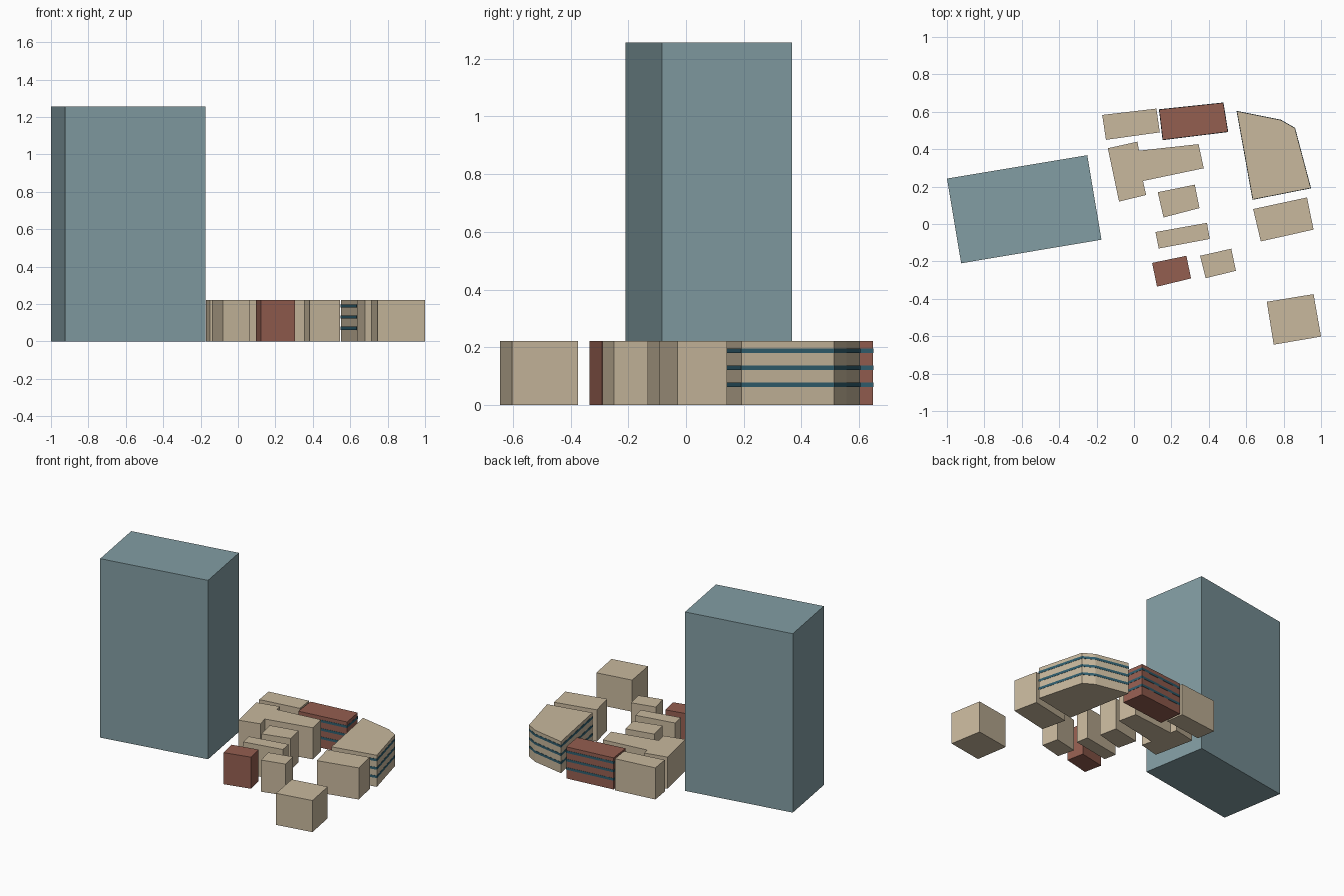
import bpy
from mathutils import Vector

if "Cube" in bpy.data.objects:
    bpy.data.objects.remove(bpy.data.objects["Cube"])

LOW, TALL = 0.222, 1.257          # roof heights
BANDS = [(0.062, 0.079), (0.121, 0.138), (0.180, 0.197)]


def material(name, rgb255):
    m = bpy.data.materials.new(name)
    lin = [((c / 255 + 0.055) / 1.055) ** 2.4 for c in rgb255]
    m.diffuse_color = (*lin, 1)
    m.use_nodes = True
    m.node_tree.nodes["Principled BSDF"].inputs["Base Color"].default_value = m.diffuse_color
    return m


GLASS = material("tower_glass", (130, 157, 163))
STONE = material("stone", (200, 184, 157))
BRICK = material("brick", (148, 94, 80))
WINDOW = material("window_band", (48, 94, 110))


def make(name, verts, faces, mat):
    me = bpy.data.meshes.new(name)
    me.from_pydata(verts, [], faces)
    me.materials.append(mat)
    ob = bpy.data.objects.new(name, me)
    bpy.context.collection.objects.link(ob)
    return ob


def block(name, outline, height, mat):
    """Extrude a footprint (listed clockwise from above) into a closed block."""
    pts = outline[::-1]
    n = len(pts)
    verts = [(x, y, z) for z in (0, height) for x, y in pts]
    faces = [tuple(range(n))[::-1], tuple(range(n, 2 * n))]
    faces += [(i, (i + 1) % n, n + (i + 1) % n, n + i) for i in range(n)]
    make(name, verts, faces, mat)


def outset(pts, d):
    """Mitred outward offset of a counter-clockwise outline."""
    out = []
    for i, p in enumerate(pts):
        p = Vector(p)
        e1 = (p - Vector(pts[i - 1])).normalized()
        e2 = (Vector(pts[(i + 1) % len(pts)]) - p).normalized()
        n1, n2 = Vector((e1.y, -e1.x)), Vector((e2.y, -e2.x))
        out.append(tuple(p + (n1 + n2) * (d / (1 + n1.dot(n2)))))
    return out


def window_bands(name, outline):
    """Thin strips wrapping the walls, one per storey."""
    inner = outline[::-1]
    outer = outset(inner, 0.0015)
    n = len(inner)
    for k, (z0, z1) in enumerate(BANDS, 1):
        rings = [(inner, z0), (outer, z0), (outer, z1), (inner, z1)]
        verts = [(x, y, z) for ring, z in rings for x, y in ring]
        faces = [(r * n + i, r * n + (i + 1) % n,
                  (r + 1) * n + (i + 1) % n, (r + 1) * n + i)
                 for r in range(3) for i in range(n)]
        make(f"{name}_window_band_{k}", verts, faces, WINDOW)


# Tall tower
block("tower", [(-1, .243), (-.25, .368), (-.174, -.084), (-.924, -.21)], TALL, GLASS)

# Plain low blocks
plain = {
    "north_block": [(-.17, .583), (.12, .617), (.138, .49), (-.15, .45)],
    "stepped_block": [(-.14, .405), (.018, .44), (.027, .392), (.345, .427),
                      (.373, .298), (.048, .23), (.065, .155), (-.08, .12)],
    "court_block": [(.127, .17), (.325, .21), (.35, .085), (.158, .035)],
    "bar_block": [(.115, -.043), (.39, .006), (.405, -.08), (.132, -.131)],
    "small_block": [(.353, -.17), (.52, -.132), (.545, -.25), (.383, -.29)],
    "east_block": [(.637, .08), (.925, .142), (.96, -.03), (.678, -.093)],
    "south_block": [(.71, -.416), (.96, -.375), (1, -.602), (.747, -.645)],
}
for name, outline in plain.items():
    block(name, outline, LOW, STONE)
block("small_brick_block", [(.097, -.208), (.28, -.17), (.305, -.291), (.123, -.335)], LOW, BRICK)

# Banded low blocks
for name, mat, outline in (
    ("brick_block", BRICK, [(.135, .612), (.477, .648), (.502, .493), (.154, .45)]),
    ("corner_block", STONE, [(.55, .603), (.785, .556), (.86, .513), (.945, .192), (.635, .131)]),
):
    block(name, outline, LOW, mat)
    window_bands(name, outline)
